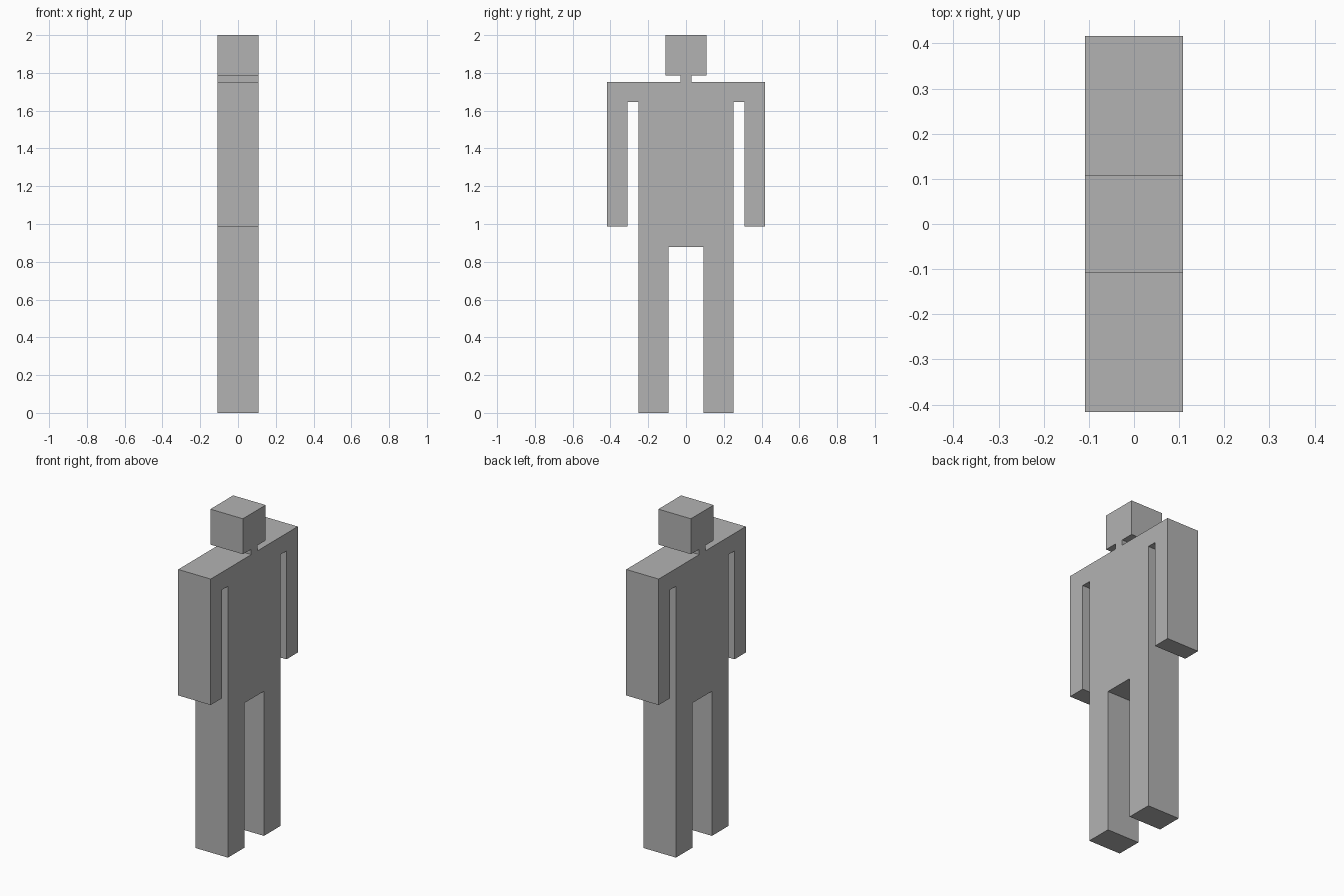
import bpy
import bmesh

cube = bpy.data.objects.get("Cube")
if cube:
    bpy.data.objects.remove(cube, do_unlink=True)

HALF_DEPTH = 0.109

# Single flat grey
grey = bpy.data.materials.new("plain grey")
grey.use_nodes = True
colour = (0.45, 0.45, 0.45, 1)
grey.diffuse_color = colour
grey.node_tree.nodes["Principled BSDF"].inputs["Base Color"].default_value = colour

# Half silhouette (y, z), from the crotch round the leg, arm, neck and head
half = [
    (0.093, 0.877), (0.093, 0), (0.252, 0),              # leg
    (0.252, 1.645), (0.309, 1.645),                      # armpit
    (0.309, 0.988), (0.417, 0.988), (0.417, 1.752),      # arm and shoulder
    (0.029, 1.752), (0.029, 1.785),                      # neck
    (0.109, 1.785), (0.109, 2),                          # head
]
outline = half + [(-y, z) for y, z in reversed(half)]

# Extrude the mirrored silhouette into a slab figure
bm = bmesh.new()
face = bm.faces.new([bm.verts.new((-HALF_DEPTH, y, z)) for y, z in outline])
slab = bmesh.ops.extrude_face_region(bm, geom=[face], use_keep_orig=True)
moved = [v for v in slab["geom"] if isinstance(v, bmesh.types.BMVert)]
bmesh.ops.translate(bm, verts=moved, vec=(2 * HALF_DEPTH, 0, 0))
bmesh.ops.recalc_face_normals(bm, faces=bm.faces)

mesh = bpy.data.meshes.new("standing_figure")
bm.to_mesh(mesh)
bm.free()
mesh.materials.append(grey)
figure = bpy.data.objects.new("standing_figure", mesh)
bpy.context.collection.objects.link(figure)
